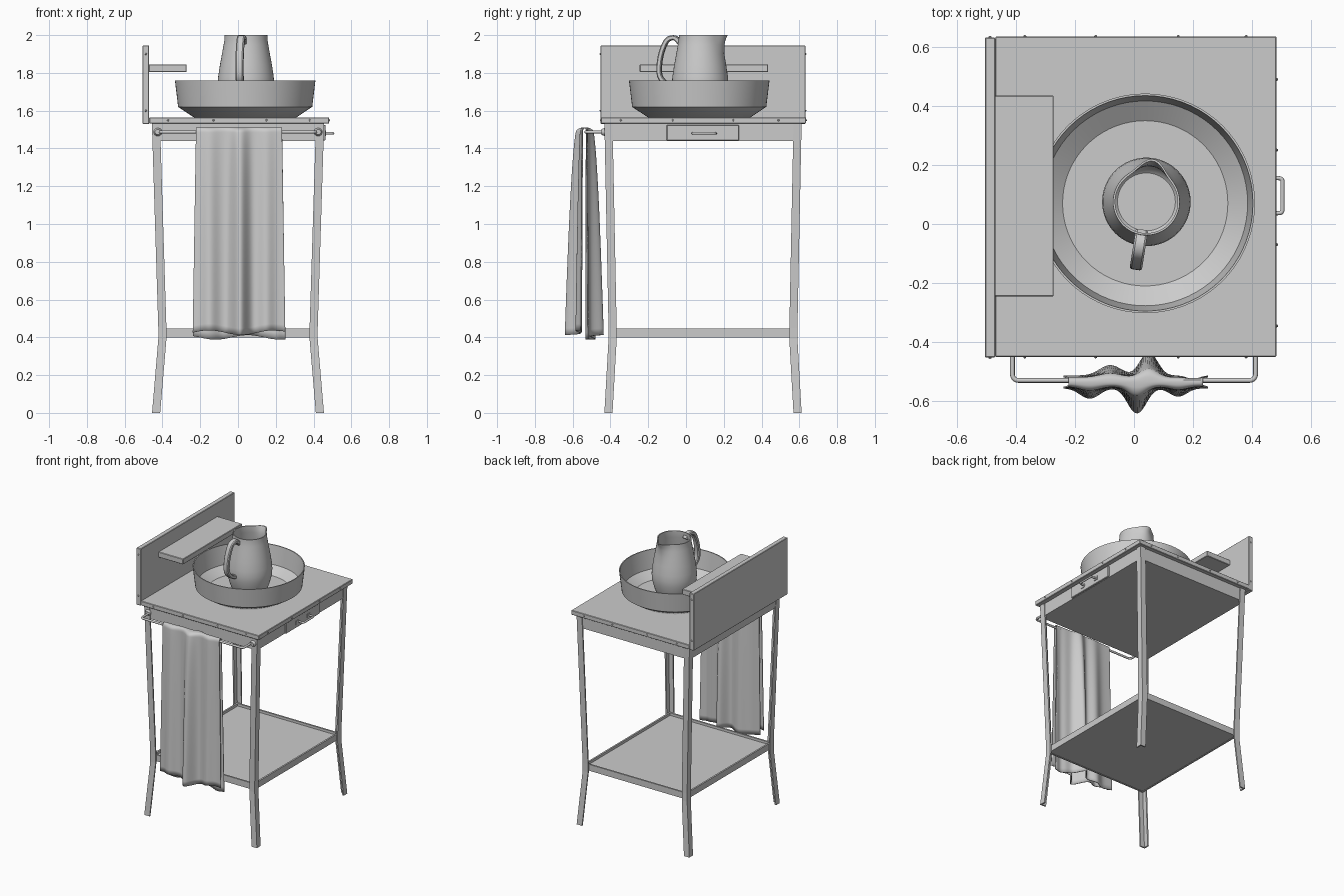
import bpy, bmesh, math
from mathutils import Vector, Matrix

if "Cube" in bpy.data.objects:
    bpy.data.objects.remove(bpy.data.objects["Cube"])

CY = 0.09  # middle of the table in y


def finish(name, bm, smooth=False):
    bmesh.ops.recalc_face_normals(bm, faces=bm.faces)
    me = bpy.data.meshes.new(name)
    bm.to_mesh(me)
    bm.free()
    ob = bpy.data.objects.new(name, me)
    bpy.context.collection.objects.link(ob)
    if smooth:
        me.shade_smooth()
        me.set_sharp_from_angle(angle=math.radians(35))
    return ob


def box(name, x0, x1, y0, y1, z0, z1, bevel=0.0):
    bm = bmesh.new()
    bmesh.ops.create_cube(bm, size=1)
    for v in bm.verts:
        v.co = ((x0 + x1) / 2 + v.co.x * (x1 - x0),
                (y0 + y1) / 2 + v.co.y * (y1 - y0),
                (z0 + z1) / 2 + v.co.z * (z1 - z0))
    if bevel:
        bmesh.ops.bevel(bm, geom=bm.edges[:], offset=bevel, segments=1, affect='EDGES')
    return finish(name, bm)


def loft(bm, rings, caps=True):
    loops = [[bm.verts.new(p) for p in r] for r in rings]
    for a, b in zip(loops, loops[1:]):
        for i in range(len(a)):
            j = (i + 1) % len(a)
            bm.faces.new((a[i], a[j], b[j], b[i]))
    if caps:
        bm.faces.new(loops[0])
        bm.faces.new(loops[-1])


def lathe(name, profile, center, n=64, shape=None):
    """Revolve (r, z) pairs; shape(angle, r, z) may change the radius."""
    rings = []
    for r, z in profile:
        ring = []
        for i in range(n):
            a = math.tau * i / n
            q = shape(a, r, z) if shape else r
            ring.append((center[0] + q * math.cos(a), center[1] + q * math.sin(a), z))
        rings.append(ring)
    bm = bmesh.new()
    loft(bm, rings)
    return finish(name, bm, True)


def tube(name, pts, radius):
    cu = bpy.data.curves.new(name, 'CURVE')
    cu.dimensions = '3D'
    cu.bevel_depth, cu.bevel_resolution, cu.use_fill_caps = radius, 3, True
    sp = cu.splines.new('POLY')
    sp.points.add(len(pts) - 1)
    for p, co in zip(sp.points, pts):
        p.co = (*co, 1)
    ob = bpy.data.objects.new(name, cu)
    bpy.context.collection.objects.link(ob)
    return ob


def arc(center, r, a0, a1, z, n=5):
    return [(center[0] + r * math.cos(math.radians(a0 + (a1 - a0) * i / n)),
             center[1] + r * math.sin(math.radians(a0 + (a1 - a0) * i / n)), z)
            for i in range(n + 1)]


# Top, apron, back board and side shelf
box("table_top", -0.47, 0.483, -0.45, 0.635, 1.532, 1.565, 0.003)
box("apron", -0.45, 0.45, CY - 0.515, CY + 0.515, 1.44, 1.532)
box("back_board", -0.505, -0.47, -0.452, 0.632, 1.53, 1.945, 0.003)
box("soap_shelf", -0.472, -0.272, -0.245, 0.435, 1.805, 1.845, 0.003)

# Angle-iron legs, bent inwards at the lower shelf
LEG = [(1.535, 0.456, 0.522), (0.45, 0.422, 0.5), (0.39, 0.422, 0.5), (0, 0.455, 0.522)]
W, T = 0.043, 0.01
for sx, nx in ((-1, "left"), (1, "right")):
    for sy, ny in ((-1, "front"), (1, "back")):
        bm = bmesh.new()
        ell = [(0, 0), (W, 0), (W, T), (T, T), (T, W), (0, W)]
        loft(bm, [[(sx * (hx - u), CY + sy * (hy - v), z) for u, v in ell] for z, hx, hy in LEG])
        finish(f"{ny}_{nx}_leg", bm)

# Lower tray with raised rim
HX, HY = 0.412, 0.49
box("lower_shelf", -HX, HX, CY - HY, CY + HY, 0.402, 0.428)
for s, n in ((-1, "a"), (1, "b")):
    x, y = sorted((s * HX, s * (HX - 0.012))), sorted((s * HY, s * (HY - 0.012)))
    box("shelf_side_rim_" + n, *x, CY - HY, CY + HY, 0.40, 0.446)
    box("shelf_end_rim_" + n, -HX, HX, CY + y[0], CY + y[1], 0.40, 0.446)

# Drawer with pull
box("drawer_front", 0.43, 0.463, -0.102, 0.28, 1.442, 1.525, 0.003)
for y in (0.02, 0.155):
    box("pull_plate", 0.46, 0.467, y - 0.018, y + 0.018, 1.466, 1.494)
tube("drawer_pull", [(0.462, 0.035, 1.48)] + arc((0.493, 0.047), 0.01, 270, 360, 1.48)
     + arc((0.493, 0.145), 0.01, 0, 90, 1.48) + [(0.462, 0.157, 1.48)], 0.007)

# Towel rail with mounting flanges
RZ, RY = 1.487, -0.53
tube("towel_rail", [(-0.412, -0.425, RZ)] + arc((-0.392, RY + 0.02), 0.02, 180, 270, RZ)
     + arc((0.392, RY + 0.02), 0.02, 270, 360, RZ) + [(0.412, -0.425, RZ)], 0.008)
for x in (-0.425, 0.425):
    bm = bmesh.new()
    bmesh.ops.create_cone(bm, cap_ends=True, segments=16, radius1=0.023, radius2=0.014, depth=0.02,
                          matrix=Matrix.Translation((x, -0.438, RZ)) @ Matrix.Rotation(math.pi / 2, 4, 'X'))
    finish("rail_flange", bm, True)

# Small nails along the edges
nails = [(x, y, 1.549) for x in (-0.37, -0.13, 0.15, 0.38) for y in (-0.45, 0.635)]
nails += [(0.483, y, 1.549) for y in (-0.345, -0.07, 0.25, 0.49)]
nails += [(-0.488, y, z) for y in (-0.452, 0.632) for z in (1.6, 1.9)]
bm = bmesh.new()
for p in nails:
    bmesh.ops.create_icosphere(bm, subdivisions=1, radius=0.006, matrix=Matrix.Translation(p))
finish("nails", bm, True)

# Basin
C = (0.038, 0.07)
lathe("basin", [(0.272, 1.565), (0.355, 1.62), (0.372, 1.76), (0.365, 1.76), (0.347, 1.625), (0.28, 1.578)], C, 72)

# Pitcher with a pinched spout
P = (0.042, 0.075)
TURN = math.radians(-9)
outer = [(0.105, 1.578), (0.118, 1.6), (0.135, 1.65), (0.147, 1.7), (0.15, 1.74), (0.147, 1.78),
         (0.138, 1.84), (0.127, 1.9), (0.118, 1.95), (0.114, 1.975), (0.113, 2.0)]
inner = [(r - 0.007, max(z, 1.59)) for r, z in reversed(outer)]


def spout(a, r, z):
    c = max(0.0, math.cos(a - math.pi / 2 - TURN))
    t = min(1.0, max(0.0, (z - 1.88) / 0.12))
    return r + 0.034 * c ** 14 * t * t


lathe("pitcher", outer + inner, P, 64, spout)

# Pitcher handle: flat strap swept in the plane opposite the spout
ctrl = [Vector(p) for p in ((0.105, 1.955), (0.135, 1.985), (0.175, 1.975), (0.203, 1.92),
                            (0.218, 1.85), (0.216, 1.785), (0.185, 1.745), (0.142, 1.73))]
path = []
for i in range(len(ctrl) - 1):
    a, b = ctrl[max(i - 1, 0)], ctrl[i]
    c, d = ctrl[i + 1], ctrl[min(i + 2, len(ctrl) - 1)]
    for k in range(4):
        t = k / 4
        path.append(0.5 * (2 * b + (c - a) * t + (2 * a - 5 * b + 4 * c - d) * t * t
                           + (3 * b - a - 3 * c + d) * t ** 3))
path.append(ctrl[-1])
rings = []
for i, p in enumerate(path):
    d = (path[min(i + 1, len(path) - 1)] - path[max(i - 1, 0)]).normalized()
    n = Vector((-d.y, d.x))
    ring = []
    for w, h in ((-1, -0.6), (-0.7, -1), (0.7, -1), (1, -0.6), (1, 0.6), (0.7, 1), (-0.7, 1), (-1, 0.6)):
        q = p + n * h * 0.013
        v = Matrix.Rotation(TURN, 3, 'Z') @ Vector((w * 0.021, -q.x, 0))
        ring.append((P[0] + v.x, P[1] + v.y, q.y))
    rings.append(ring)
bm = bmesh.new()
loft(bm, rings)
finish("pitcher_handle", bm, True)


# Draped towel: front and back layers with folds that deepen downwards
def bumps(x, items):
    return sum(h * math.exp(-((x - c) / w) ** 2) for c, w, h in items)


FRONT = [(-0.15, 0.045, 0.035), (0.01, 0.042, 0.085), (0.15, 0.04, 0.028)]
BACK = [(-0.08, 0.05, 0.035), (0.05, 0.04, 0.078), (0.2, 0.03, -0.012)]
NX, NV = 70, 40
bm = bmesh.new()
rows = []
for j in range(-NV, NV + 1):
    row = []
    for i in range(NX + 1):
        u = i / NX
        t = abs(j) / NV
        side = -1 if j < 0 else 1
        s = t * t if t < 0.3 else 0.09 + (t - 0.3) * 1.3
        x = -0.222 + 0.455 * u + (u - 0.5) * 0.035 * s
        low = (0.425 if side < 0 else 0.4) + 0.012 * math.sin(9 * u + (0 if side < 0 else 2.5))
        fold = bumps(x, FRONT if side < 0 else BACK) * (0.28 + 0.72 * s ** 0.5)
        round_in = min(1.0, t / 0.12) ** 0.5 if t else 0
        y = -0.535 + side * round_in * (0.013 + 0.006 * s + fold)
        row.append(bm.verts.new((x, y, 1.508 - (1.508 - low) * s)))
    rows.append(row)
for a, b in zip(rows, rows[1:]):
    for i in range(NX):
        bm.faces.new((a[i], a[i + 1], b[i + 1], b[i]))
towel = finish("towel", bm, True)
mod = towel.modifiers.new("thickness", 'SOLIDIFY')
mod.thickness, mod.offset = 0.006, 0
